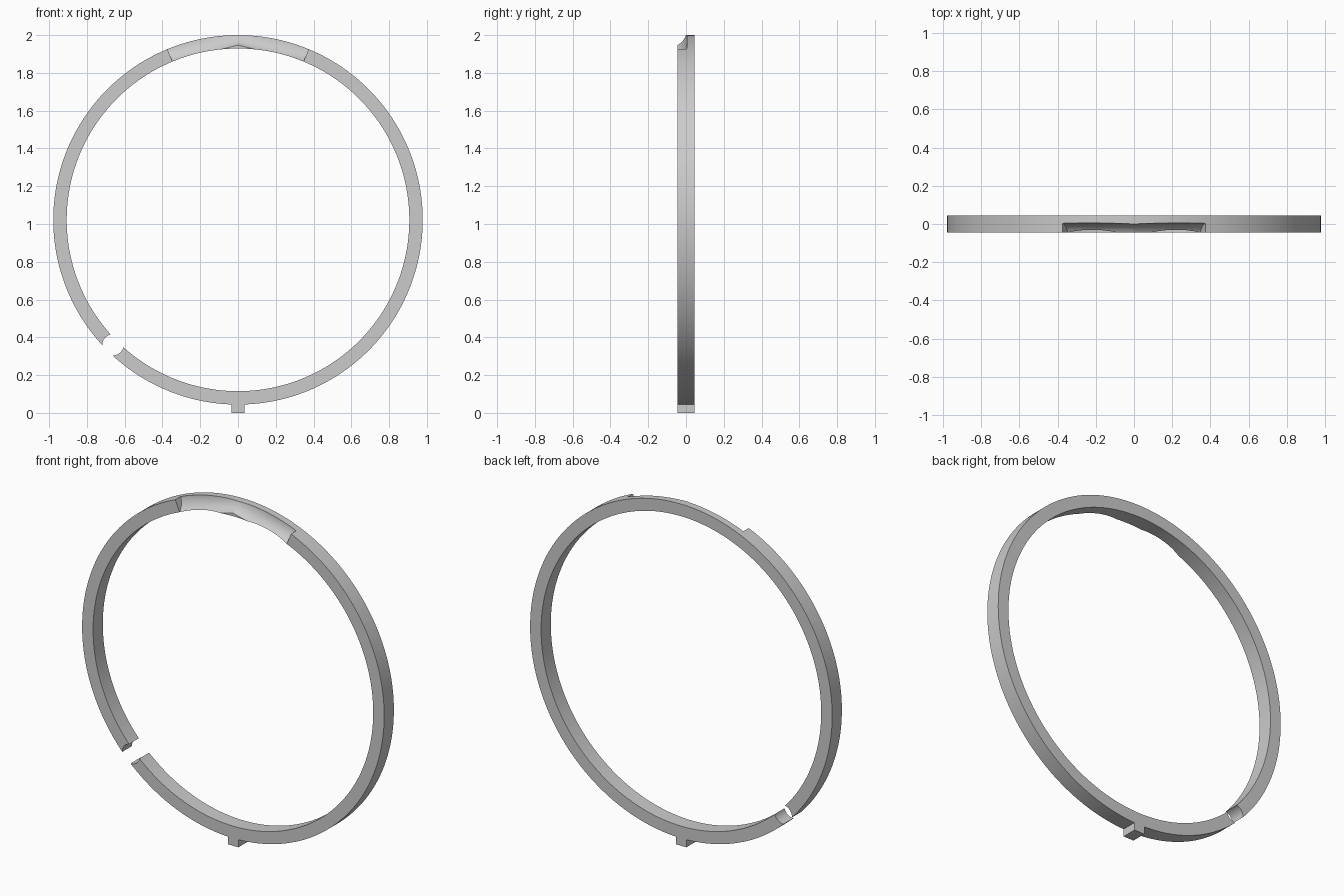
import bpy, bmesh
from math import sin, cos, pi, radians
from mathutils import Matrix, Vector

cube = bpy.data.objects.get("Cube")
if cube:
    bpy.data.objects.remove(cube, do_unlink=True)

OUTER, INNER, HALF_DEPTH = 0.978, 0.907, 0.045
CENTRE_Z = 2 - OUTER

grey = bpy.data.materials.new("plain_grey")
grey.use_nodes = True
grey.diffuse_color = (0.6, 0.6, 0.6, 1)
grey.node_tree.nodes["Principled BSDF"].inputs["Base Color"].default_value = (0.6, 0.6, 0.6, 1)


def polar(radius, angle, y=0):
    """Point on the ring plane, angle measured clockwise from the top."""
    return Vector((radius * sin(angle), y, CENTRE_Z + radius * cos(angle)))


def add_object(name, bm):
    bmesh.ops.recalc_face_normals(bm, faces=bm.faces)
    mesh = bpy.data.meshes.new(name)
    bm.to_mesh(mesh)
    bm.free()
    mesh.materials.append(grey)
    obj = bpy.data.objects.new(name, mesh)
    bpy.context.collection.objects.link(obj)
    return obj


def loft(name, sections, closed):
    """Bridge equal-sized loops, either into a closed ring or a capped bar."""
    bm = bmesh.new()
    loops = [[bm.verts.new(p) for p in s] for s in sections]
    pairs = list(zip(loops, loops[1:]))
    if closed:
        pairs.append((loops[-1], loops[0]))
    else:
        bm.faces.new(loops[0])
        bm.faces.new(loops[-1])
    for a, b in pairs:
        for i in range(len(a)):
            j = (i + 1) % len(a)
            bm.faces.new((a[i], a[j], b[j], b[i]))
    return add_object(name, bm)


def combine(target, tool, operation):
    """Apply a boolean and remove the tool object."""
    tool.hide_render = True
    mod = target.modifiers.new(operation.lower(), "BOOLEAN")
    mod.operation, mod.solver, mod.object = operation, "EXACT", tool
    bpy.ops.object.select_all(action="DESELECT")
    target.select_set(True)
    bpy.context.view_layer.objects.active = target
    bpy.ops.object.modifier_apply(modifier=mod.name)
    bpy.data.objects.remove(tool, do_unlink=True)


# Flat-walled ring with a rectangular section
corners = [(INNER, -HALF_DEPTH), (OUTER, -HALF_DEPTH), (OUTER, HALF_DEPTH), (INNER, HALF_DEPTH)]
STEPS = 192
ring = loft("split_ring", [[polar(r, 2 * pi * i / STEPS, y) for r, y in corners]
                           for i in range(STEPS)], True)

# Small square tab under the ring
bm = bmesh.new()
bmesh.ops.create_cube(bm, size=1, matrix=Matrix.Translation((0, 0, 0.04))
                      @ Matrix.Diagonal((0.068, 2 * HALF_DEPTH, 0.08, 1)))
combine(ring, add_object("bottom_tab", bm), "UNION")

# Round bite that splits the ring at the lower right
bm = bmesh.new()
bmesh.ops.create_cone(bm, cap_ends=True, segments=48, radius1=0.056, radius2=0.056, depth=0.4,
                      matrix=Matrix.Translation(polar(0.936, radians(225)))
                      @ Matrix.Rotation(pi / 2, 4, "X"))
combine(ring, add_object("gap_cutter", bm), "DIFFERENCE")

# Scooped finger recess: two straight round grooves mitred at the top
TILT, END = radians(14), radians(22.5)
SCOOP_Y, SCOOP_R, SCOOP_RADIUS = -0.09, 1.008, 0.0945
sections = []
for angle in (-END, 0, END):
    scale = cos(TILT) / cos(TILT - abs(angle))
    sections.append([polar((SCOOP_R + SCOOP_RADIUS * cos(t)) * scale, angle,
                           SCOOP_Y + SCOOP_RADIUS * sin(t))
                     for t in (2 * pi * k / 96 for k in range(96))])
combine(ring, loft("recess_cutter", sections, False), "DIFFERENCE")

# Smooth curved walls, crisp edges
ring.select_set(True)
bpy.context.view_layer.objects.active = ring
bpy.ops.object.shade_smooth_by_angle(angle=radians(20))
